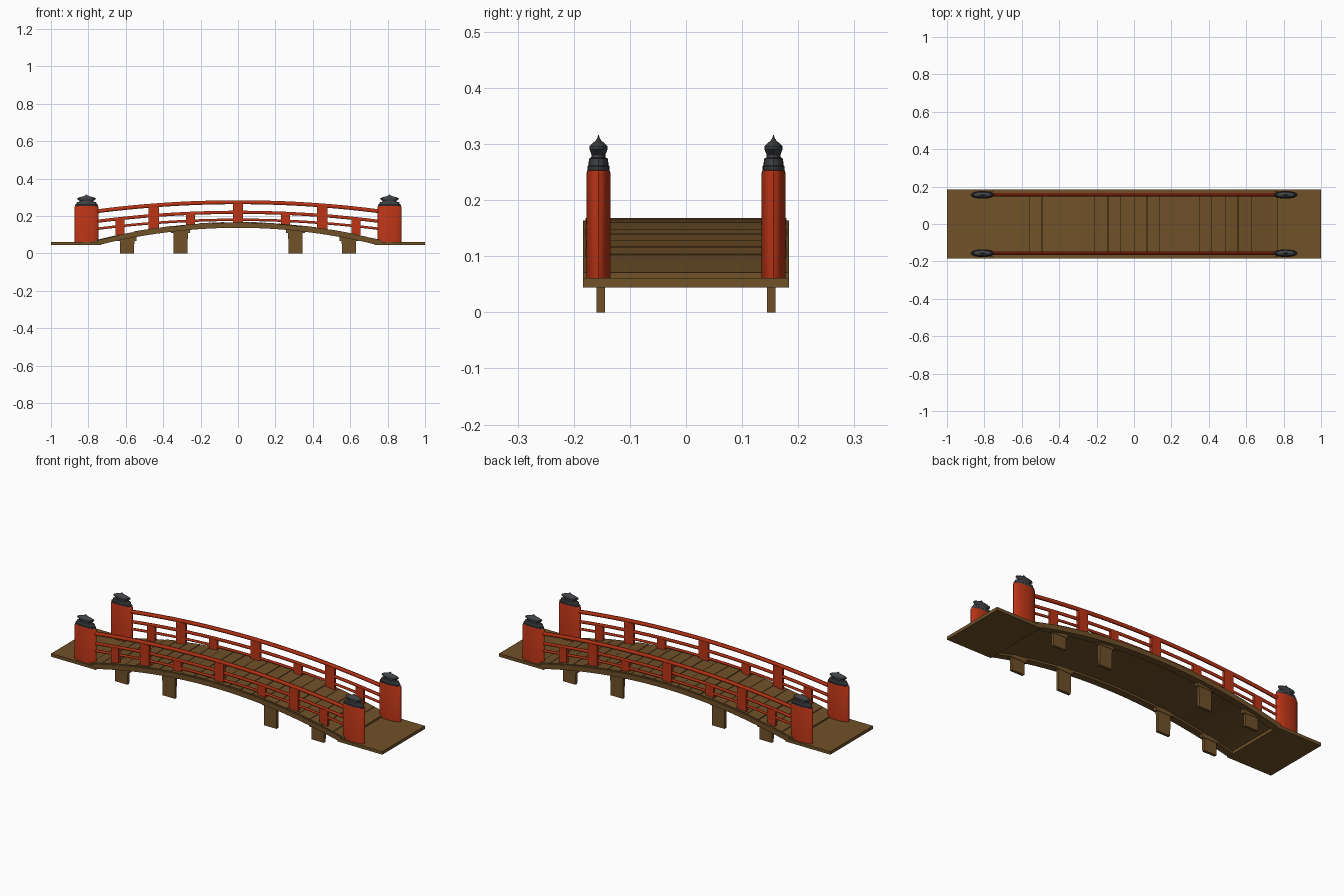
import bpy, bmesh, math, random

if "Cube" in bpy.data.objects:
    bpy.data.objects.remove(bpy.data.objects["Cube"])
random.seed(4)

def mat(name, c):
    m = bpy.data.materials.new(name)
    m.diffuse_color = (*c, 1)
    m.use_nodes = True
    m.node_tree.nodes["Principled BSDF"].inputs["Base Color"].default_value = m.diffuse_color
    return m

RED = mat("red lacquer", (0.50, 0.035, 0.008))
WOOD = mat("brown wood", (0.16, 0.082, 0.022))
IRON = mat("dark iron", (0.052, 0.055, 0.060))

def finish(name, bm, material, smooth=False):
    bmesh.ops.recalc_face_normals(bm, faces=bm.faces)
    me = bpy.data.meshes.new(name)
    bm.to_mesh(me)
    bm.free()
    me.materials.append(material)
    ob = bpy.data.objects.new(name, me)
    bpy.context.collection.objects.link(ob)
    if smooth:
        bpy.context.view_layer.objects.active = ob
        ob.select_set(True)
        bpy.ops.object.shade_smooth_by_angle(angle=math.radians(35))
        ob.select_set(False)
    return ob

def loft(name, rings, material, smooth=False):
    """Skin a list of equal-length closed rings and cap both ends."""
    bm = bmesh.new()
    vr = [[bm.verts.new(p) for p in r] for r in rings]
    n = len(vr[0])
    for a, b in zip(vr, vr[1:]):
        for i in range(n):
            bm.faces.new((a[i], a[(i + 1) % n], b[(i + 1) % n], b[i]))
    bm.faces.new(vr[0])
    bm.faces.new(vr[-1])
    return finish(name, bm, material, smooth)

def box(name, x0, x1, y0, y1, z0, z1, material, taper=1.0):
    """Box whose bottom is narrowed by taper."""
    cx, cy = (x0 + x1) / 2, (y0 + y1) / 2
    def ring(z, t):
        hx, hy = (x1 - x0) / 2 * t, (y1 - y0) / 2 * t
        return [(cx - hx, cy - hy, z), (cx + hx, cy - hy, z), (cx + hx, cy + hy, z), (cx - hx, cy + hy, z)]
    return loft(name, [ring(z0, taper), ring(z1, 1)], material)

def turned(name, x, y, profile, material, n=20):
    """Turned part, flattened in y; profile = (radius factor, z)."""
    rings = [[(x + 0.065 * r * math.cos(2 * math.pi * i / n),
               y + 0.021 * r * math.sin(2 * math.pi * i / n), z) for i in range(n)]
             for r, z in profile]
    return loft(name, rings, material, True)

def deck(x):
    return 0.168 - 0.165 * x * x

def rail_z(x, z0):
    return z0 - 0.085 * x * x

# deck planks following the arch
N = 22
for i in range(N):
    xa, xb = -0.77 + 1.54 * i / N, -0.77 + 1.54 * (i + 1) / N - 0.003
    j, hy = random.uniform(-0.002, 0.001), random.uniform(0.175, 0.180)
    rings = [[(xa, y, deck(xa) + j), (xb, y, deck(xb) + j),
              (xb, y, deck(xb) + j - 0.015), (xa, y, deck(xa) + j - 0.015)] for y in (-hy, hy)]
    loft("deck_plank", rings, WOOD)

# continuous board under the planks
xs = [-0.75 + 1.5 * i / 30 for i in range(31)]
loft("deck_underside", [[(x, -0.172, deck(x) - 0.008), (x, 0.172, deck(x) - 0.008),
                         (x, 0.172, deck(x) - 0.02), (x, -0.172, deck(x) - 0.02)] for x in xs], WOOD)

# flat landings at both ends
for s in (-1, 1):
    a, b = sorted((s * 0.73, s * 1.0))
    box("end_landing", a, b, -0.184, 0.184, 0.044, 0.061, WOOD)

for sy in (-1, 1):
    # curved side beams
    ya, yb = sy * 0.146, sy * 0.184
    loft("side_beam", [[(x, ya, deck(x) - 0.004), (x, yb, deck(x) - 0.004),
                        (x, yb, deck(x) - 0.031), (x, ya, deck(x) - 0.031)] for x in xs], WOOD)

    y = sy * 0.156
    # three arched handrails
    for name, z0, hz, hy in (("top_rail", 0.274, 0.011, 0.009),
                             ("middle_rail", 0.220, 0.009, 0.006),
                             ("lower_rail", 0.180, 0.007, 0.006)):
        rings = []
        for x in [-0.8 + 1.6 * i / 32 for i in range(33)]:
            z = rail_z(x, z0)
            rings.append([(x, y + hy * math.cos(2 * math.pi * k / 10),
                           z + hz * math.sin(2 * math.pi * k / 10)) for k in range(10)])
        loft(name, rings, RED, True)

    # tall and short balusters
    for x in (-0.45, 0, 0.45):
        box("tall_baluster", x - 0.028, x + 0.028, y - 0.008, y + 0.008,
            deck(x) - 0.005, rail_z(x, 0.268), RED)
    for x in (-0.63, -0.255, 0.255, 0.63):
        box("short_baluster", x - 0.024, x + 0.024, y - 0.007, y + 0.007,
            deck(x) - 0.005, rail_z(x, 0.218), RED)

    for sx in (-1, 1):
        # end posts with onion-shaped caps
        x = sx * 0.81
        turned("end_post", x, y, [(1, 0.058), (1, 0.249), (0.95, 0.253)], RED)
        turned("post_cap", x, y, [(0.90, 0.252), (0.95, 0.254), (0.95, 0.260), (0.86, 0.262),
                                  (0.80, 0.274), (0.62, 0.276), (0.58, 0.281), (0.68, 0.286),
                                  (0.78, 0.291), (0.75, 0.296), (0.55, 0.301), (0.30, 0.305),
                                  (0.14, 0.309), (0.02, 0.316)], IRON)
        # legs with wider heads
        for lx in (0.307, 0.593):
            c, ly = sx * lx, sy * 0.152
            box("leg", c - 0.039, c + 0.039, ly - 0.008, ly + 0.008, 0, deck(lx) - 0.02, WOOD, 0.96)
            box("leg_head", c - 0.05, c + 0.05, ly - 0.010, ly + 0.010,
                deck(lx) - 0.043, deck(lx) - 0.02, WOOD)
